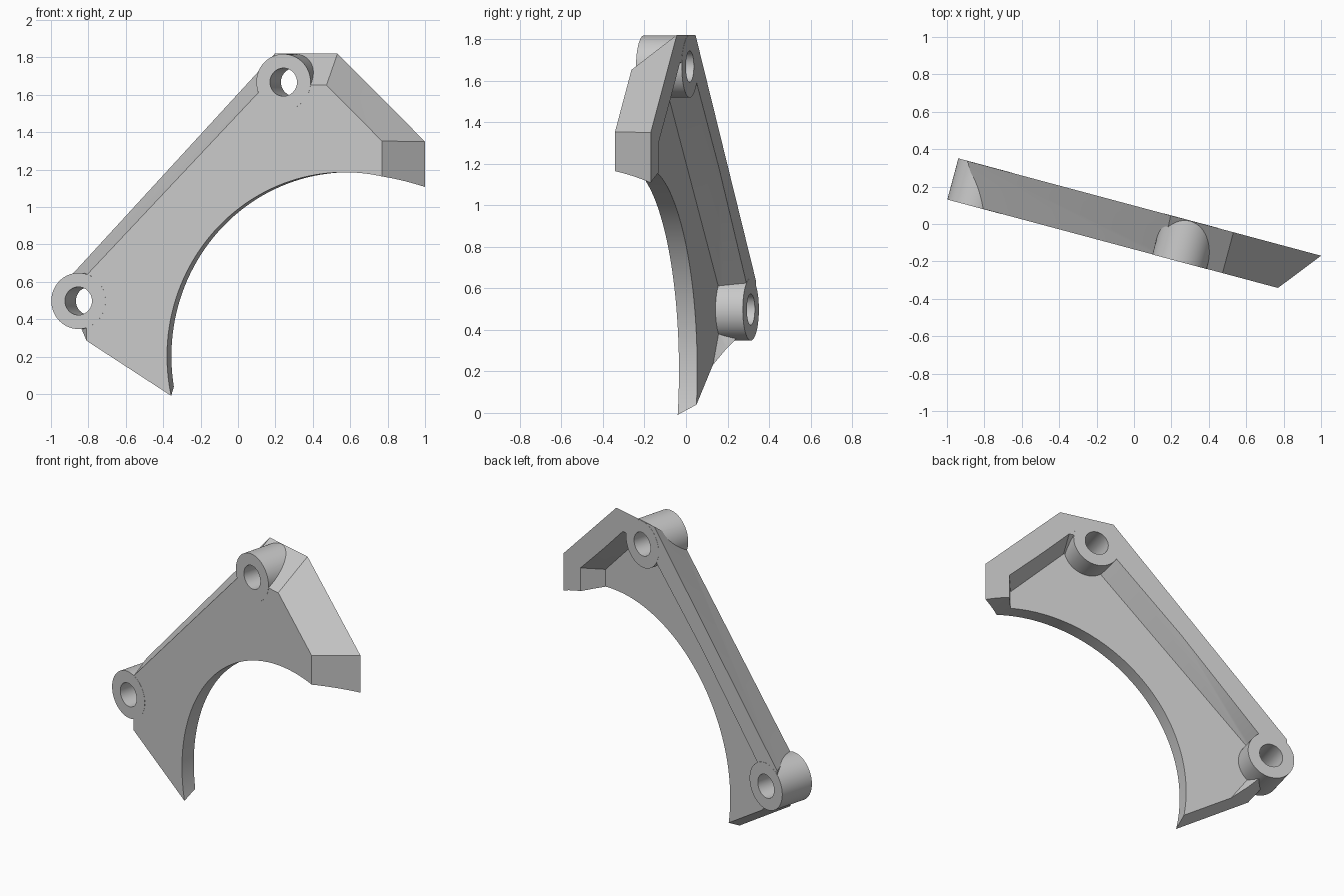
import bpy, bmesh
from math import radians
from mathutils import Matrix

cube = bpy.data.objects.get("Cube")
if cube:
    bpy.data.objects.remove(cube, do_unlink=True)

grey = bpy.data.materials.new("plain grey")
grey.use_nodes = True
grey.diffuse_color = (0.58, 0.58, 0.58, 1)
grey.node_tree.nodes["Principled BSDF"].inputs["Base Color"].default_value = grey.diffuse_color

FRONT, FLOOR, BACK = -0.131, -0.04, 0.095


def add_object(name, bm):
    bmesh.ops.recalc_face_normals(bm, faces=bm.faces)
    mesh = bpy.data.meshes.new(name)
    bm.to_mesh(mesh)
    bm.free()
    mesh.materials.append(grey)
    obj = bpy.data.objects.new(name, mesh)
    bpy.context.collection.objects.link(obj)
    return obj


def loft(name, near, y_near, far, y_far):
    """Solid between two outlines with matching corners."""
    bm = bmesh.new()
    a = [bm.verts.new((x, y_near, z)) for x, z in near]
    b = [bm.verts.new((x, y_far, z)) for x, z in far]
    bm.faces.new(a)
    bm.faces.new(b)
    sides = []
    for i in range(len(a)):
        j = (i + 1) % len(a)
        sides.append(bm.faces.new((a[i], a[j], b[j], b[i])))
    bmesh.ops.triangulate(bm, faces=sides)
    return add_object(name, bm)


def cylinder(name, x, z, radius, y0, y1, sides=64):
    bm = bmesh.new()
    place = Matrix.Translation((x, (y0 + y1) / 2, z)) @ Matrix.Rotation(radians(90), 4, "X")
    bmesh.ops.create_cone(bm, cap_ends=True, segments=sides, radius1=radius,
                          radius2=radius, depth=y1 - y0, matrix=place)
    return add_object(name, bm)


def combine(target, tool, operation):
    mod = target.modifiers.new(tool.name, "BOOLEAN")
    mod.operation = operation
    mod.solver = "EXACT"
    mod.object = tool
    bpy.context.view_layer.objects.active = target
    bpy.ops.object.modifier_apply(modifier=mod.name)
    bpy.data.objects.remove(tool, do_unlink=True)


# Plate with bevelled outer sides
front_outline = [(-0.2, -0.094), (0.832, 0.9), (0.832, 1.353), (0.525, 1.652),
                 (0.187, 1.652), (-0.803, 0.636), (-0.803, 0.285)]
back_outline = [(-0.2, 0.012), (1.01, 0.9), (1.01, 1.35), (0.525, 1.82),
                (0.178, 1.82), (-0.95, 0.633), (-0.95, 0.48)]
bracket = loft("bracket_plate", front_outline, FRONT, back_outline, BACK)

# Clearance in the plate for the hollow bosses
bosses = [(-0.848, 0.498), (0.287, 1.668)]
for x, z in bosses:
    combine(bracket, cylinder("clearance", x, z, 0.09, -0.4, 0.4), "DIFFERENCE")

# Recess in the back, with sloping walls running past the back face
floor = [(-0.48, -0.01), (-0.2, -0.3), (0.785, 0.8), (0.785, 1.285),
         (0.44, 1.627), (0.28, 1.627), (-0.76, 0.6), (-0.76, 0.387)]
rim = [(-0.57, -0.06), (-0.2, -0.3), (0.855, 0.8), (0.855, 1.31),
       (0.466, 1.687), (0.255, 1.687), (-0.8, 0.591), (-0.83, 0.35)]
beyond = [(2 * r[0] - f[0], 2 * r[1] - f[1]) for f, r in zip(floor, rim)]
combine(bracket, loft("recess", floor, FLOOR, beyond, 2 * BACK - FLOOR), "DIFFERENCE")

# Round cut-out along the lower side
combine(bracket, cylinder("arch", 0.625, 0.203, 0.983, -0.4, 0.4, 160), "DIFFERENCE")

# Hollow mounting bosses, a hair proud of the plate
for x, z in bosses:
    boss = cylinder("boss", x, z, 0.15, FRONT - 0.001, BACK + 0.001)
    combine(boss, cylinder("bolt_hole", x, z, 0.075, -0.4, 0.4), "DIFFERENCE")
    combine(bracket, boss, "UNION")

# Turn the part to its angle and smooth the round surfaces
bracket.data.transform(Matrix.Rotation(radians(-15), 4, "Z"))
bpy.ops.object.select_all(action="DESELECT")
bracket.select_set(True)
bpy.context.view_layer.objects.active = bracket
bpy.ops.object.shade_smooth_by_angle(angle=radians(20))
